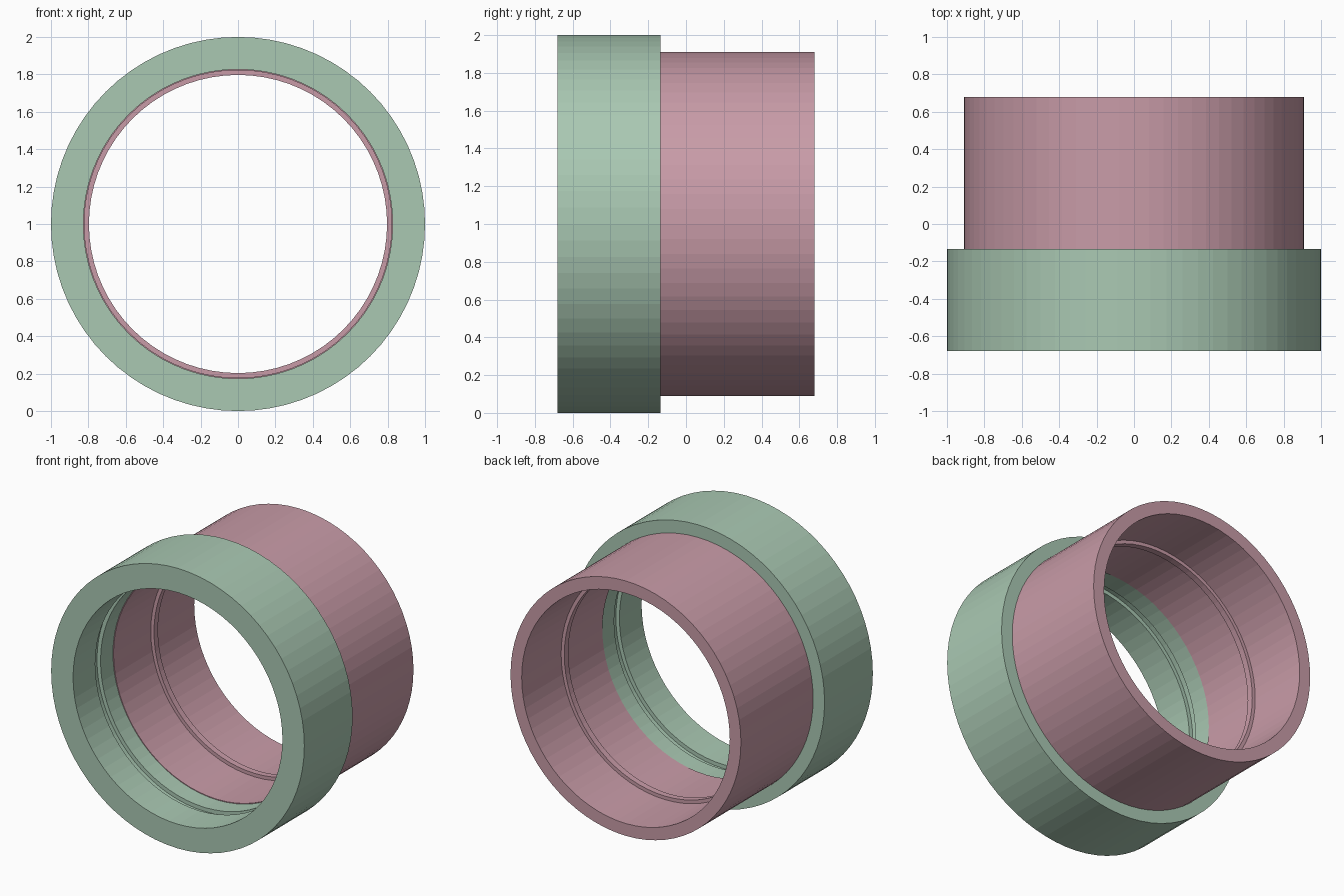
import bpy, bmesh, math

if "Cube" in bpy.data.objects:
    bpy.data.objects.remove(bpy.data.objects["Cube"])

SEGMENTS = 72
AXIS_Z = 1.0


def material(name, color):
    mat = bpy.data.materials.new(name)
    mat.diffuse_color = color
    mat.use_nodes = True
    mat.node_tree.nodes["Principled BSDF"].inputs["Base Color"].default_value = mat.diffuse_color
    return mat


def lathe(name, profile, mat):
    """Revolve a closed (radius, y) profile about the horizontal y axis."""
    bm = bmesh.new()
    rings = []
    for i in range(SEGMENTS):
        a = 2 * math.pi * i / SEGMENTS
        rings.append([bm.verts.new((r * math.cos(a), y, AXIS_Z + r * math.sin(a)))
                      for r, y in profile])
    n = len(profile)
    for i in range(SEGMENTS):
        p, q = rings[i], rings[(i + 1) % SEGMENTS]
        for j in range(n):
            k = (j + 1) % n
            bm.faces.new((p[j], p[k], q[k], q[j]))
    bmesh.ops.recalc_face_normals(bm, faces=bm.faces)
    mesh = bpy.data.meshes.new(name)
    bm.to_mesh(mesh)
    bm.free()
    obj = bpy.data.objects.new(name, mesh)
    bpy.context.collection.objects.link(obj)
    mesh.materials.append(mat)
    return obj


green = material("green", (0.40, 0.58, 0.45, 1))
pink = material("pink", (0.58, 0.33, 0.39, 1))

# Front collar: seal groove inside, rear socket that receives the sleeve
lathe("collar", [
    (1.0, -0.68), (1.0, -0.135), (0.91, -0.135), (0.91, -0.23),
    (0.827, -0.23), (0.827, -0.37), (0.855, -0.37), (0.855, -0.43),
    (0.827, -0.43), (0.827, -0.68)], green)

# Rear sleeve: plain tube with a narrow stop rib inside
lathe("sleeve", [
    (0.91, -0.23), (0.91, 0.68), (0.822, 0.68), (0.822, 0.235),
    (0.797, 0.235), (0.797, 0.19), (0.822, 0.19), (0.822, -0.23)], pink)
